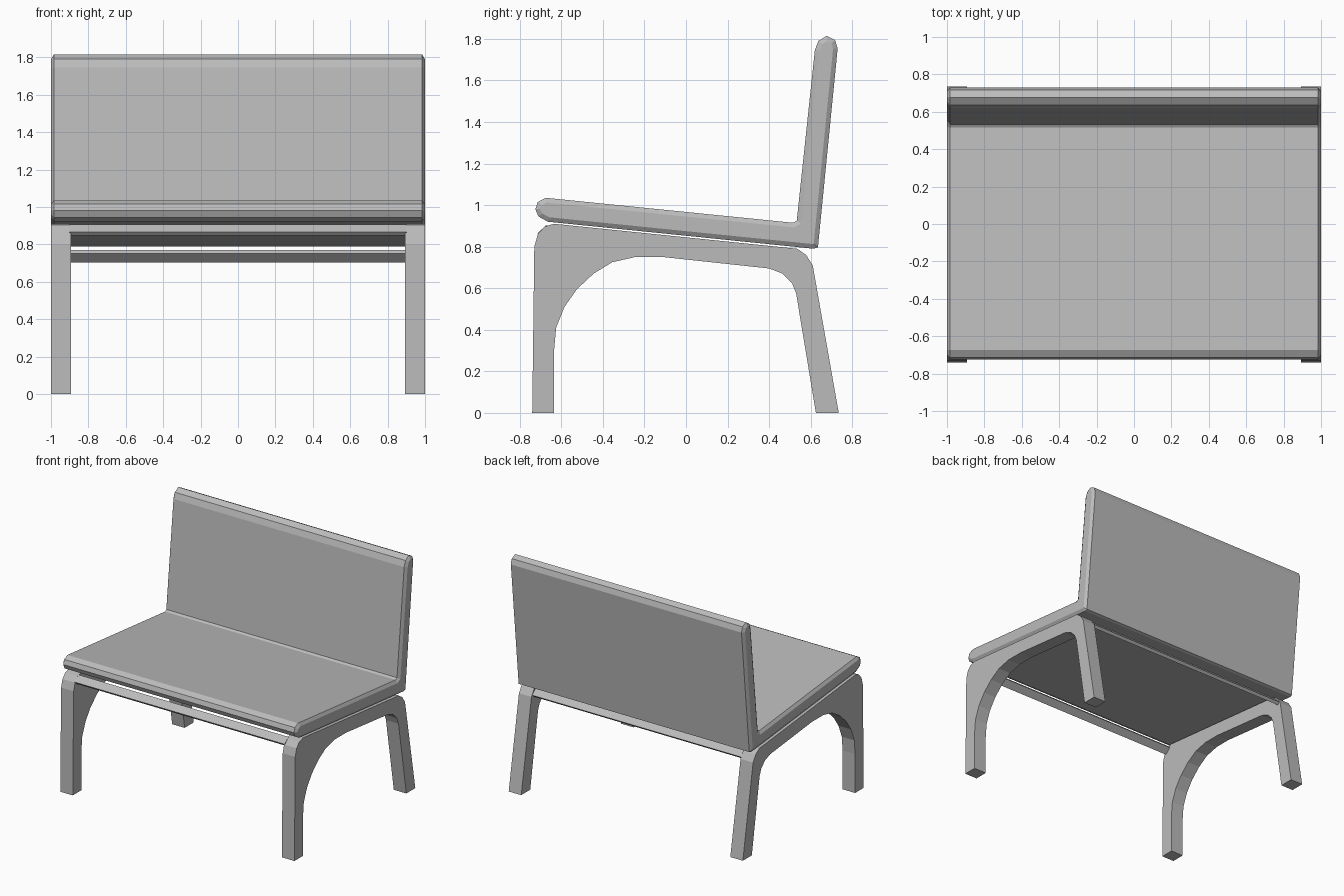
import bpy
import bmesh
from mathutils import Vector

if "Cube" in bpy.data.objects:
    bpy.data.objects.remove(bpy.data.objects["Cube"], do_unlink=True)

grey = bpy.data.materials.new("plain_grey")
grey.use_nodes = True
colour = (0.5, 0.5, 0.5, 1)
grey.diffuse_color = colour
grey.node_tree.nodes["Principled BSDF"].inputs["Base Color"].default_value = colour


def extrude_profile(name, profile, x0, x1, inset=0, bulge=0):
    """Extrude a closed (y, z) outline along x, with optional chamfered ends."""
    bm = bmesh.new()
    cap = bm.faces.new([bm.verts.new((x0, y, z)) for y, z in profile])
    copy = bmesh.ops.extrude_face_region(bm, geom=[cap], use_keep_orig=True)["geom"]
    moved = [v for v in copy if isinstance(v, bmesh.types.BMVert)]
    bmesh.ops.translate(bm, verts=moved, vec=(x1 - x0, 0, 0))
    bmesh.ops.recalc_face_normals(bm, faces=bm.faces)
    if inset:
        for end in [f for f in bm.faces if abs(f.normal.x) > 0.9]:
            side = 1 if end.normal.x > 0 else -1
            bmesh.ops.inset_region(bm, faces=[end], thickness=inset, use_even_offset=True)
            bmesh.ops.translate(bm, verts=end.verts[:], vec=(side * bulge, 0, 0))
    mesh = bpy.data.meshes.new(name)
    bm.to_mesh(mesh)
    bm.free()
    mesh.materials.append(grey)
    obj = bpy.data.objects.new(name, mesh)
    bpy.context.collection.objects.link(obj)
    return obj


def plank(start, end, thickness):
    """Four-corner outline of a slat, thickened to the right of start -> end."""
    a, b = Vector(start), Vector(end)
    d = (b - a).normalized()
    off = Vector((d.y, -d.x)) * thickness
    return [a, b, b + off, a + off]


# One-piece seat and backrest, rounded at the front and top
cushion = [
    (-.725, .98), (-.713, 1.015), (-.675, 1.035), (.515, .915), (.533, .925),
    (.62, 1.745), (.637, 1.79), (.677, 1.815), (.717, 1.795), (.73, 1.755),
    (.635, .797), (.615, .79), (-.665, .92), (-.71, .945),
]
extrude_profile("seat_and_backrest", cushion, -.985, .985, inset=.022, bulge=.015)

# Bent side frames: front leg, top bar and splayed back leg in one outline
frame = [
    (-.74, 0), (-.73, .80), (-.713, .86), (-.68, .897), (-.635, .91),
    (.535, .79), (.578, .76), (.61, .71), (.735, 0), (.625, 0),
    (.53, .575), (.51, .625), (.465, .67), (.40, .695), (-.11, .75),
    (-.245, .75), (-.355, .725), (-.445, .67), (-.525, .595), (-.585, .51),
    (-.625, .41), (-.635, .30), (-.635, 0),
]
for label, x in (("left", .893), ("right", -1)):
    extrude_profile(label + "_leg_frame", frame, x, x + .107)

# Sloping cross rails set in the frame corners
extrude_profile("front_rail", plank((-.715, .865), (-.67, .905), .025), -.9, .9)
extrude_profile("back_rail", plank((.55, .77), (.60, .72), .025), -.9, .9)
